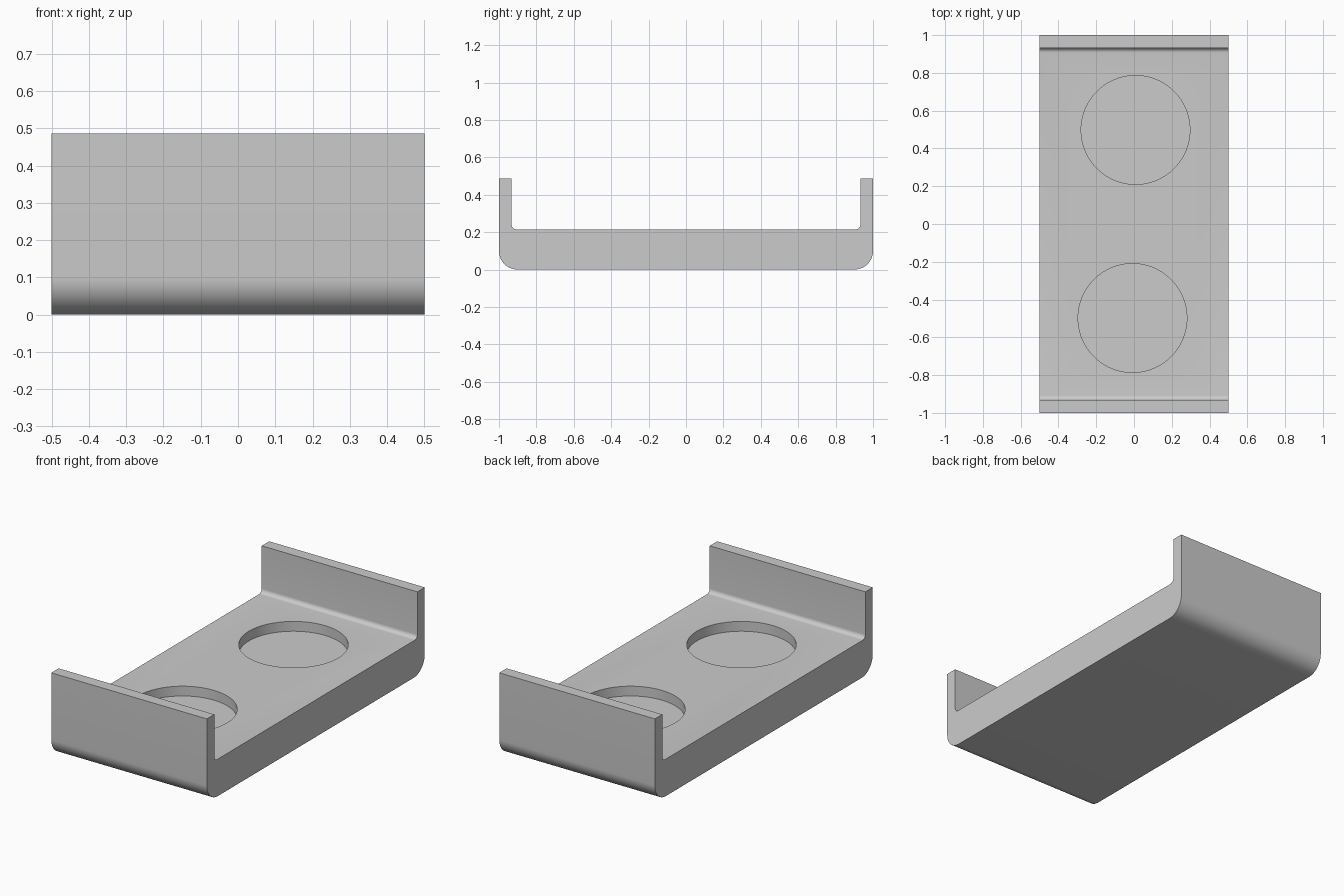
import bpy, bmesh, math

if "Cube" in bpy.data.objects:
    bpy.data.objects.remove(bpy.data.objects["Cube"])

HALF_W, TOP, WALL, FLOOR = 0.5, 0.487, 0.068, 0.215
R_OUT, R_IN = 0.1, 0.025
RECESS_R, RECESS_DEPTH = 0.288, 0.057


def arc(cy, cz, r, a0, a1, n):
    """Points of a fillet in the YZ plane, angles in degrees."""
    steps = [math.radians(a0 + (a1 - a0) * i / n) for i in range(n + 1)]
    return [(cy + r * math.cos(a), cz + r * math.sin(a)) for a in steps]


# Tray: half of the U cross-section, mirrored in y and extruded along x
inner = 1 - WALL
half = arc(1 - R_OUT, R_OUT, R_OUT, -90, 0, 16)
half += [(1, TOP), (inner, TOP)]
half += arc(inner - R_IN, FLOOR + R_IN, R_IN, 0, -90, 8)
profile = half + [(-y, z) for y, z in reversed(half)]

bm = bmesh.new()
face = bm.faces.new([bm.verts.new((-HALF_W, y, z)) for y, z in profile])
ext = bmesh.ops.extrude_face_region(bm, geom=[face])
moved = [g for g in ext["geom"] if isinstance(g, bmesh.types.BMVert)]
bmesh.ops.translate(bm, verts=moved, vec=(2 * HALF_W, 0, 0))
bmesh.ops.recalc_face_normals(bm, faces=bm.faces)
mesh = bpy.data.meshes.new("tray")
bm.to_mesh(mesh)
bm.free()
tray = bpy.data.objects.new("tray", mesh)
bpy.context.collection.objects.link(tray)

# Two shallow round recesses in the floor
for side in (1, -1):
    bpy.ops.mesh.primitive_cylinder_add(
        vertices=96, radius=RECESS_R, depth=0.2,
        location=(0.008 * side, 0.498 * side, FLOOR - RECESS_DEPTH + 0.1))
    cutter = bpy.context.object
    cutter.name = "recess_cutter"
    cutter.hide_render = True
    cut = tray.modifiers.new("recess", "BOOLEAN")
    cut.operation, cut.solver, cut.object = "DIFFERENCE", "EXACT", cutter
    bpy.ops.object.select_all(action="DESELECT")
    tray.select_set(True)
    bpy.context.view_layer.objects.active = tray
    bpy.ops.object.modifier_apply(modifier=cut.name)
    bpy.data.objects.remove(cutter)

bpy.ops.object.shade_smooth_by_angle(angle=math.radians(30))
